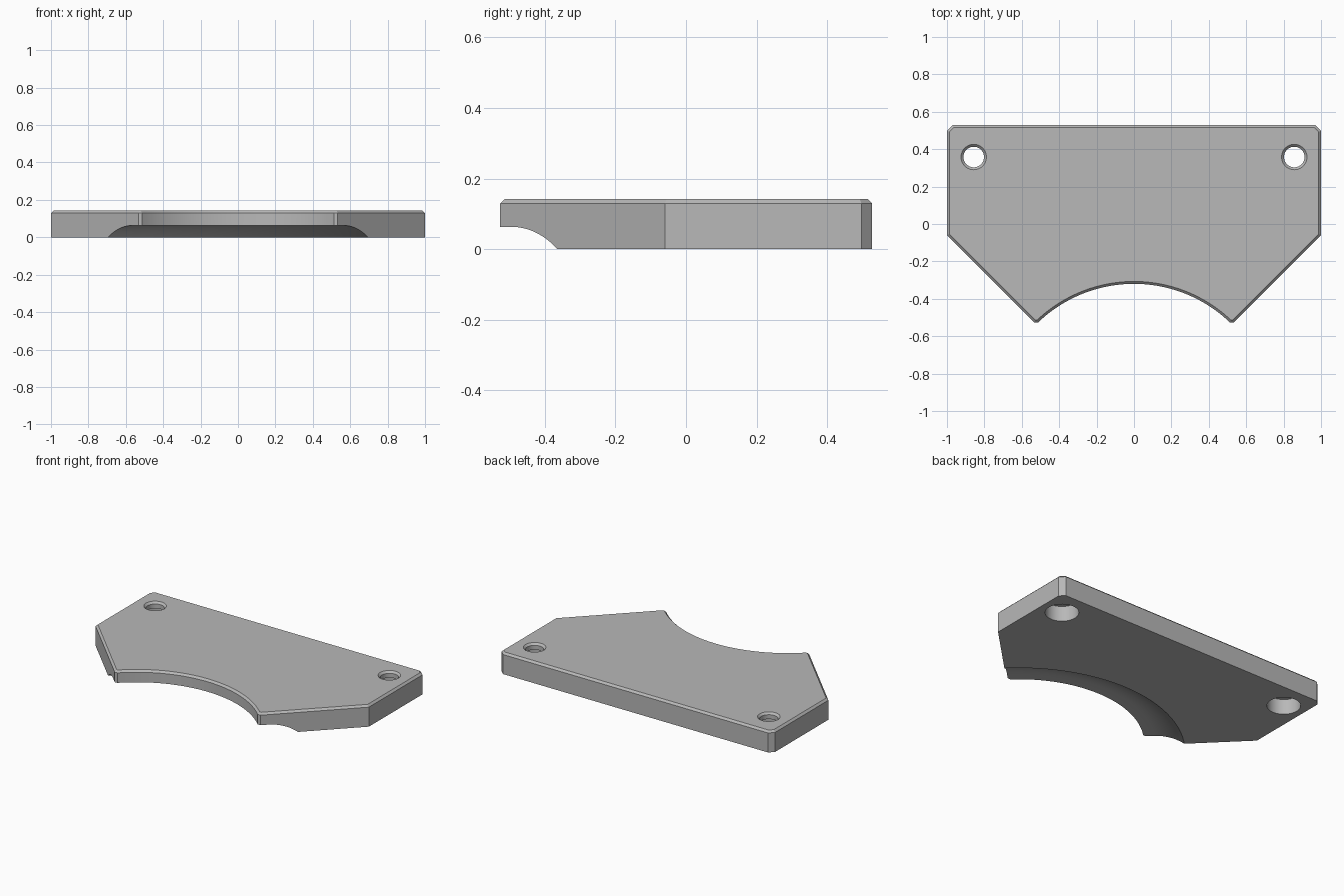
import bpy, bmesh, math
from mathutils import Matrix, Vector

THICK, CHAMFER = 0.142, 0.013
ARC_Y, ARC_R = -1.06, 0.74          # centre and radius of the curved cut-out
TIP_Y = -0.527

cube = bpy.data.objects.get("Cube")
if cube:
    bpy.data.objects.remove(cube, do_unlink=True)

grey = bpy.data.materials.new("plain grey")
grey.use_nodes = True
grey.diffuse_color = (0.48, 0.48, 0.48, 1)
grey.node_tree.nodes["Principled BSDF"].inputs["Base Color"].default_value = grey.diffuse_color


def make_object(name, bm):
    bmesh.ops.recalc_face_normals(bm, faces=bm.faces)
    mesh = bpy.data.meshes.new(name)
    bm.to_mesh(mesh)
    bm.free()
    mesh.materials.append(grey)
    obj = bpy.data.objects.new(name, mesh)
    bpy.context.collection.objects.link(obj)
    return obj


def lathe(name, profile, centre, steps):
    """Revolve a closed (radius, z) profile around a vertical axis."""
    bm = bmesh.new()
    verts = [bm.verts.new((r, 0, z)) for r, z in profile]
    edges = [bm.edges.new((a, b)) for a, b in zip(verts, verts[1:] + verts[:1])
             if a.co.x > 0 or b.co.x > 0]
    bmesh.ops.spin(bm, geom=verts + edges, cent=(0, 0, 0), axis=(0, 0, 1),
                   angle=math.tau, steps=steps)
    bmesh.ops.remove_doubles(bm, verts=bm.verts, dist=1e-5)
    bm.transform(Matrix.Translation((*centre, 0)))
    return make_object(name, bm)


# Plate outline: right half from the back to the tip, then the arc, then mirrored
half = [(0.97, 0.528), (1, 0.498), (1, ARC_Y + 1), (TIP_Y - ARC_Y, TIP_Y)]
tip_angle = math.acos((TIP_Y - ARC_Y) / ARC_R)
arc = []
for i in range(49):
    a = tip_angle * (1 - i / 24)
    arc.append((ARC_R * math.sin(a), ARC_Y + ARC_R * math.cos(a)))
outline = half + arc + [(-x, y) for x, y in reversed(half)]

# Extrude the outline and chamfer its top rim
bm = bmesh.new()
base = bm.faces.new([bm.verts.new((x, y, 0)) for x, y in outline])
top = bmesh.ops.extrude_face_region(bm, geom=[base], use_keep_orig=True)["geom"]
bmesh.ops.translate(bm, vec=Vector((0, 0, THICK)),
                    verts=[v for v in top if isinstance(v, bmesh.types.BMVert)])
bmesh.ops.recalc_face_normals(bm, faces=bm.faces)
rim = [e for e in bm.edges if all(v.co.z > THICK - 1e-4 for v in e.verts)]
bmesh.ops.bevel(bm, geom=rim, offset=CHAMFER, segments=1, affect='EDGES')
plate = make_object("mounting_plate", bm)

# Rounded relief under the curved edge
groove = [(0.6, -0.1), (0.6, 0.063)]
for i in range(13):
    a = 0.9 * i / 12
    groove.append((0.8 + 0.297 * math.sin(a), 0.063 - 0.297 * (1 - math.cos(a))))
groove.append((groove[-1][0], -0.1))
cutters = [lathe("relief_cutter", groove, (0, ARC_Y), 192)]

# Screw holes: wide bore below, narrow throat, chamfered mouth
hole = [(0, -0.1), (0.1, -0.1), (0.1, 0.1), (0.055, 0.1), (0.055, THICK - CHAMFER),
        (0.068, THICK), (0.068, 0.2), (0, 0.2)]
for side in (-1, 1):
    cutters.append(lathe("hole_cutter", hole, (side * 0.857, 0.358), 48))

# Cut, then discard the helpers
for cutter in cutters:
    cutter.hide_render = True
    mod = plate.modifiers.new("cut", 'BOOLEAN')
    mod.operation, mod.solver, mod.object = 'DIFFERENCE', 'EXACT', cutter
bpy.context.view_layer.update()
cut_mesh = bpy.data.meshes.new_from_object(
    plate.evaluated_get(bpy.context.evaluated_depsgraph_get()))
plate.modifiers.clear()
plate.data = cut_mesh
for cutter in cutters:
    bpy.data.objects.remove(cutter, do_unlink=True)

bpy.ops.object.select_all(action='DESELECT')
plate.select_set(True)
bpy.context.view_layer.objects.active = plate
bpy.ops.object.shade_smooth_by_angle(angle=math.radians(25))
